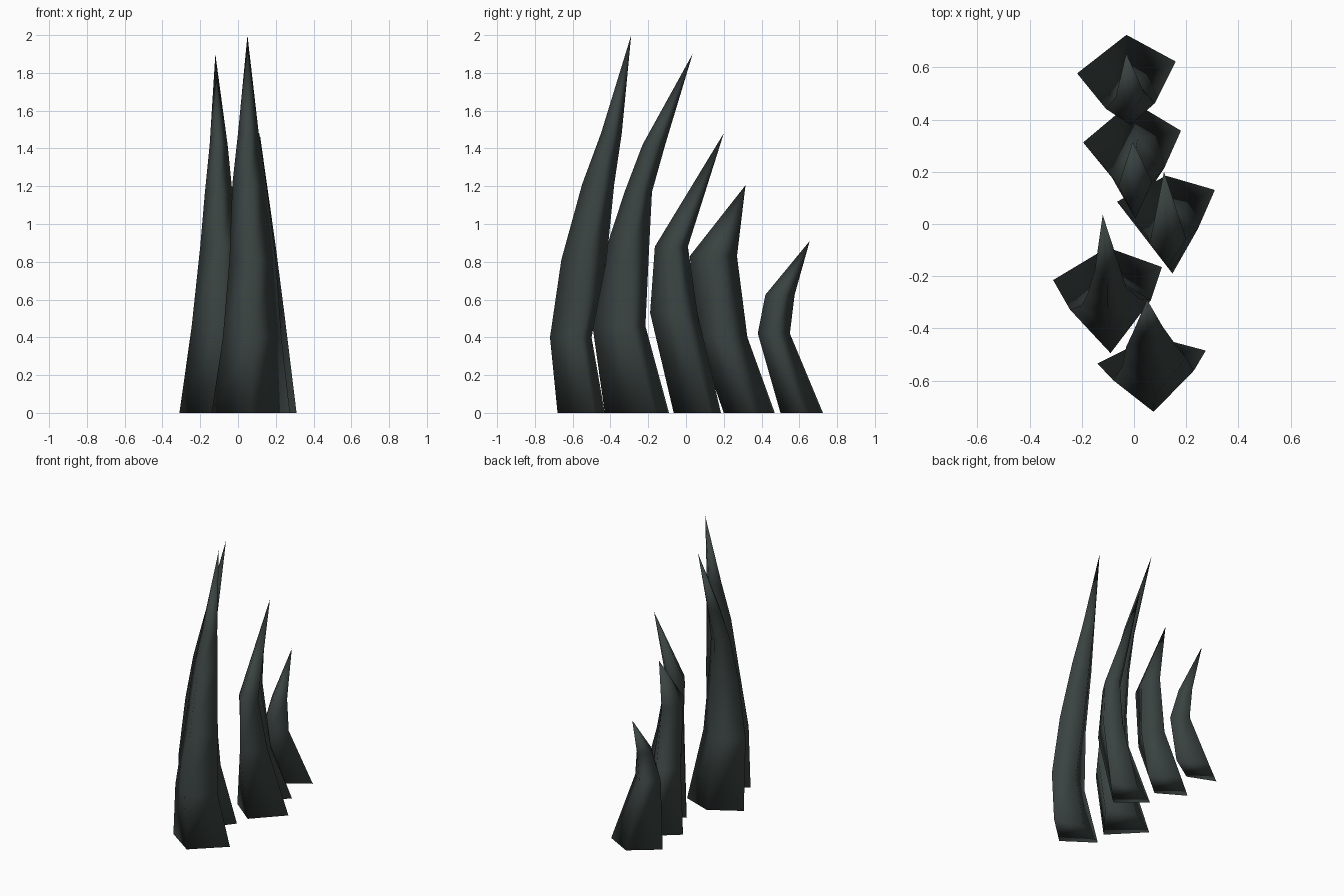
import bpy, bmesh

mat = bpy.data.materials.new("dark slate green")
mat.diffuse_color = (0.042, 0.056, 0.053, 1)


def spike(name, rings, tip):
    """Four-sided horn: rings of (z, x left, x right, y front, y side, y back)."""
    bm = bmesh.new()
    loops = []
    for z, xl, xr, yf, ys, yb in rings:
        xm, t = (xl + xr) / 2, 0.04 * (xr - xl) / 0.4 * 0.6
        pts = [(xm, yf), (xr, ys + t), (xm, yb), (xl, ys - t)]
        loops.append([bm.verts.new((x, y, z)) for x, y in pts])
    bm.faces.new(loops[0][::-1])
    for a, b in zip(loops, loops[1:]):
        for i in range(4):
            j = (i + 1) % 4
            bm.faces.new((a[i], a[j], b[j], b[i]))
    top = bm.verts.new(tip)
    for i in range(4):
        bm.faces.new((loops[-1][i], loops[-1][(i + 1) % 4], top))
    bmesh.ops.recalc_face_normals(bm, faces=bm.faces)
    for f in bm.faces:
        f.smooth = True
    me = bpy.data.meshes.new(name)
    bm.to_mesh(me)
    bm.free()
    me.materials.append(mat)
    ob = bpy.data.objects.new(name, me)
    bpy.context.collection.objects.link(ob)


# Row of horns from the tall front one to the short back one
spike("front_spike", [
    (0.00, -0.14, 0.275, -0.68, -0.51, -0.43),
    (0.40, -0.08, 0.23, -0.72, -0.58, -0.50),
    (0.81, -0.045, 0.20, -0.66, -0.53, -0.42),
    (1.21, -0.03, 0.15, -0.55, -0.46, -0.38),
    (1.48, 0.00, 0.11, -0.45, -0.40, -0.34)], (0.05, -0.29, 2.0))
spike("second_spike", [
    (0.00, -0.31, 0.107, -0.43, -0.19, -0.09),
    (0.46, -0.245, 0.065, -0.495, -0.31, -0.215),
    (0.88, -0.20, 0.02, -0.42, -0.30, -0.195),
    (1.17, -0.175, -0.03, -0.325, -0.25, -0.18),
    (1.42, -0.15, -0.055, -0.23, -0.17, -0.11)], (-0.12, 0.035, 1.9))
spike("middle_spike", [
    (0.00, -0.065, 0.31, -0.065, 0.108, 0.185),
    (0.53, 0.05, 0.245, -0.19, -0.03, 0.06),
    (0.88, 0.06, 0.20, -0.165, -0.065, 0.01)], (0.115, 0.20, 1.48))
spike("fourth_spike", [
    (0.00, -0.195, 0.18, 0.20, 0.335, 0.47),
    (0.40, -0.09, 0.115, 0.06, 0.20, 0.325),
    (0.83, -0.06, 0.07, 0.02, 0.155, 0.27)], (-0.005, 0.315, 1.205))
spike("back_spike", [
    (0.00, -0.218, 0.16, 0.50, 0.60, 0.725),
    (0.42, -0.107, 0.08, 0.38, 0.452, 0.55),
    (0.625, -0.07, 0.04, 0.42, 0.495, 0.575)], (-0.03, 0.655, 0.91))
